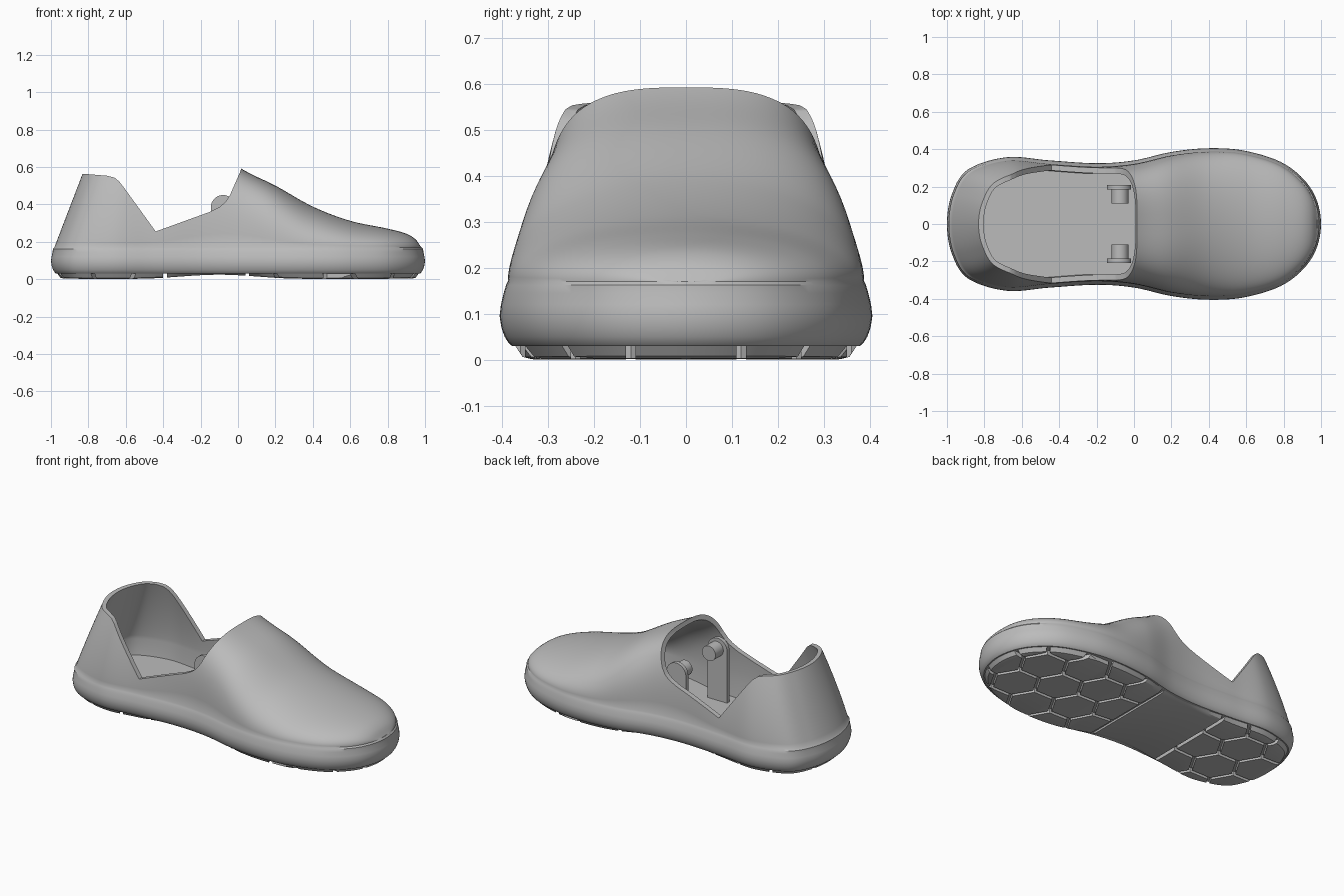
import bpy, bmesh, math
from mathutils import Vector

if "Cube" in bpy.data.objects:
    bpy.data.objects.remove(bpy.data.objects["Cube"], do_unlink=True)

grey = bpy.data.materials.new("plain_grey")
grey.use_nodes = True
grey.diffuse_color = (0.5, 0.5, 0.5, 1)
grey.node_tree.nodes["Principled BSDF"].inputs["Base Color"].default_value = (0.5, 0.5, 0.5, 1)


def finish(name, bm):
    """Turn a bmesh into a linked object with the shared material."""
    bmesh.ops.remove_doubles(bm, verts=bm.verts, dist=0.0004)
    bmesh.ops.recalc_face_normals(bm, faces=bm.faces)
    mesh = bpy.data.meshes.new(name)
    bm.to_mesh(mesh)
    bm.free()
    mesh.materials.append(grey)
    obj = bpy.data.objects.new(name, mesh)
    bpy.context.collection.objects.link(obj)
    return obj


def boolean(obj, tool, operation):
    """Apply a boolean and remove its helper object."""
    mod = obj.modifiers.new("cut", "BOOLEAN")
    mod.operation, mod.object, mod.solver = operation, tool, "EXACT"
    bpy.context.view_layer.objects.active = obj
    bpy.ops.object.modifier_apply(modifier=mod.name)
    bpy.data.objects.remove(tool, do_unlink=True)


def smooth(obj, angle):
    bpy.ops.object.select_all(action="DESELECT")
    obj.select_set(True)
    bpy.context.view_layer.objects.active = obj
    bpy.ops.object.shade_smooth_by_angle(angle=math.radians(angle))


def prism(bm, points, axis, low, high):
    """Extrude a flat polygon along y or z."""
    def place(p, d):
        return (p[0], d, p[1]) if axis == "y" else (p[0], p[1], d)
    a, b = [[bm.verts.new(place(p, d)) for p in points] for d in (low, high)]
    bm.faces.new(a)
    bm.faces.new(b[::-1])
    for i in range(len(a)):
        j = (i + 1) % len(a)
        bm.faces.new((a[i], a[j], b[j], b[i]))


def curve_at(points, x):
    """Smooth interpolation through (x, value) points."""
    n = len(points)
    x = min(max(x, points[0][0]), points[-1][0])
    k = next(i for i in range(n - 1) if x <= points[i + 1][0])

    def slope(i):
        a, b = points[max(i - 1, 0)], points[min(i + 1, n - 1)]
        return (b[1] - a[1]) / (b[0] - a[0])
    (x0, y0), (x1, y1) = points[k], points[k + 1]
    h = x1 - x0
    t = (x - x0) / h
    return (y0 * (1 + 2 * t) * (1 - t) ** 2 + y1 * t * t * (3 - 2 * t)
            + h * t * (1 - t) * (slope(k) * (1 - t) - slope(k + 1) * t))


def smoothstep(a, b, x):
    t = min(max((x - a) / (b - a), 0), 1)
    return t * t * (3 - 2 * t)


# Plan outline, from heel centre to toe centre
PLAN = [(-1, 0), (-.972, .165), (-.885, .293), (-.68, .357), (-.45, .34), (-.2, .325), (0, .34),
        (.2, .385), (.4, .405), (.6, .39), (.81, .318), (.952, .18), (1, 0)]
# Height of the upper along its middle, and roundness of its cross-section
SPINE = [(-1, 1), (-.45, 1), (-.15, .72), (.02, .59), (.2, .5), (.4, .388), (.6, .312),
         (.8, .27), (.9, .243), (.95, .212), (.98, .17)]
ROUND = [(-1, 1.6), (-.45, 1.6), (0, 3), (.4, 2.1), (1, 2.1)]
WELT = 0.17
STEPS = 8


def half_outline():
    """Sample the plan outline with its inward normals."""
    pts = [Vector(p) for p in PLAN]
    pts = [Vector((pts[1].x, -pts[1].y))] + pts + [Vector((pts[-2].x, -pts[-2].y))]
    out = []
    for k in range(1, len(pts) - 2):
        a, b, c, d = pts[k - 1:k + 3]
        for s in range(STEPS + (k == len(pts) - 3)):
            t = s / STEPS
            p = (2 * b + (c - a) * t + (2 * a - 5 * b + 4 * c - d) * t ** 2
                 + (3 * b - a - 3 * c + d) * t ** 3) / 2
            q = (c - a) + 2 * (2 * a - 5 * b + 4 * c - d) * t + 3 * (3 * b - a - 3 * c + d) * t ** 2
            out.append((p, Vector((q.y, -q.x)).normalized()))
    return out


OUTLINE = half_outline()


def loft(bm, column):
    """Wrap mirrored columns of points around the outline into a solid."""
    half = [column(p, n) for p, n in OUTLINE]
    full = half + [[(x, -y, z) for x, y, z in c] for c in half[-2:0:-1]]
    grid = [[bm.verts.new(v) for v in c] for c in full]
    for i, a in enumerate(grid):
        b = grid[(i + 1) % len(grid)]
        for k in range(len(a) - 1):
            bm.faces.new((a[k], b[k], b[k + 1], a[k + 1]))
    bm.faces.new([c[0] for c in grid])
    return grid


def shell_column(levels, inset):
    """Column rule: side wall rings, then the arched upper leaning in at the heel."""
    def column(p, n):
        ends = smoothstep(.7, .95, abs(p.x))
        col = []
        for z, d, lip in levels:
            q = p + n * (d + lip * ends + inset)
            col.append((q.x, max(q.y, 0), z))
        q = p + n * (.018 + inset)
        top = max(curve_at(SPINE, q.x) - inset, WELT + .001)
        power = 2 / curve_at(ROUND, q.x)
        lean = .385 * (1 - smoothstep(-1, -.45, q.x))
        for k in range(1, 25):
            phi = math.pi / 2 * k / 24
            rise = (top - WELT) * math.sin(phi) ** power
            y = max(q.y, 0) * max(math.cos(phi), 0) ** power if k < 24 else 0
            col.append((q.x + lean * rise, y, WELT + rise))
        return col
    return column


# Shoe body: outer solid, hollowed, then opened by a side profile
bm = bmesh.new()
loft(bm, shell_column([(.03, .027, 0), (.036, .02, 0), (.05, .011, 0), (.07, .004, 0), (.095, 0, 0),
                       (.12, .003, 0), (.145, .009, 0), (.162, .014, -.004), (.17, .018, 0)], 0))
body = finish("shoe_body", bm)

bm = bmesh.new()
loft(bm, shell_column([(.075, .026, 0), (.17, .018, 0)], .03))
boolean(body, finish("foot_cavity", bm), "DIFFERENCE")

bm = bmesh.new()
prism(bm, [(-1.3, .565), (-.82, .563), (-.7, .553), (-.66, .543), (-.635, .522), (-.61, .49), (-.44, .255),
           (-.15, .36), (-.1, .385), (-.07, .41), (-.045, .445), (.01, .57), (.02, .6), (.02, 1.3), (-1.3, 1.3)],
      "y", -.7, .7)
boolean(body, finish("opening", bm), "DIFFERENCE")
smooth(body, 35)

# Tread: hexagonal blocks and an arch plate, trimmed to an inset sole pad
ARCH = [(-1, .003), (-.5, .003), (-.1, .024), (.3, .003), (1, .003)]


def pad_column(p, n):
    rings = [(.07, 0), (.05, .005), (.03, .036)]
    col = []
    for d, dz in rings:
        q = p + n * d
        col.append((q.x, max(q.y, 0), curve_at(ARCH, q.x) + dz if dz < .03 else .036))
    q = p + n * .07
    return col + [(q.x, 0, .036)]


bm = bmesh.new()
grid = loft(bm, pad_column)
# Replace the single bottom cap with strips so it follows the arch
bm.faces.remove(next(f for f in bm.faces if len(f.verts) > 4))
for i in range(len(OUTLINE) - 1):
    a, b = grid[i][0], grid[i + 1][0]
    c, d = grid[-(i + 1)][0], grid[-i if i else 0][0]
    bm.faces.new(list(dict.fromkeys((a, b, c, d))))
pad = finish("sole_tread", bm)

bm = bmesh.new()
PITCH, GAP = .24, .02
radius = (PITCH - GAP) / math.sqrt(3)
row_step = PITCH * math.sqrt(3) / 2
for start, rows, direction in ((.06, 6, 1), (-.4, 4, -1)):
    for r in range(rows):
        cx = start + direction * (r * row_step + radius * .5)
        for c in range(-3, 4):
            cy = (c + .5 * (r % 2)) * PITCH
            corners = []
            for k in range(6):
                ang = math.pi / 3 * k
                x = cx + radius * math.cos(ang)
                # Trim the first row straight next to the arch plate
                x = max(x, start) if direction > 0 else min(x, start)
                corners.append((x, cy + radius * math.sin(ang)))
            prism(bm, corners, "z", -.05, .1)
prism(bm, [(-.38, -.6), (.04, -.6), (.04, .6), (-.38, .6)], "z", -.05, .1)
boolean(pad, finish("tread_cells", bm), "INTERSECT")
smooth(pad, 25)

# Inner brackets: round-topped tab with a peg, on both sides
for side, label in ((1, "left"), (-1, "right")):
    bm = bmesh.new()
    tab = [(-.145, .07)] + [(-.08 - .065 * math.cos(a), .385 + .065 * math.sin(a))
                            for a in (math.pi * k / 20 for k in range(21))] + [(-.015, .07)]
    prism(bm, tab, "y", side * .185, side * .208)
    smooth(finish(label + "_bracket_tab", bm), 35)
    bm = bmesh.new()
    disc = [(-.075 + .045 * math.cos(a), .385 + .045 * math.sin(a))
            for a in (math.tau * k / 32 for k in range(32))]
    prism(bm, disc, "y", side * .11, side * .187)
    smooth(finish(label + "_bracket_peg", bm), 35)
